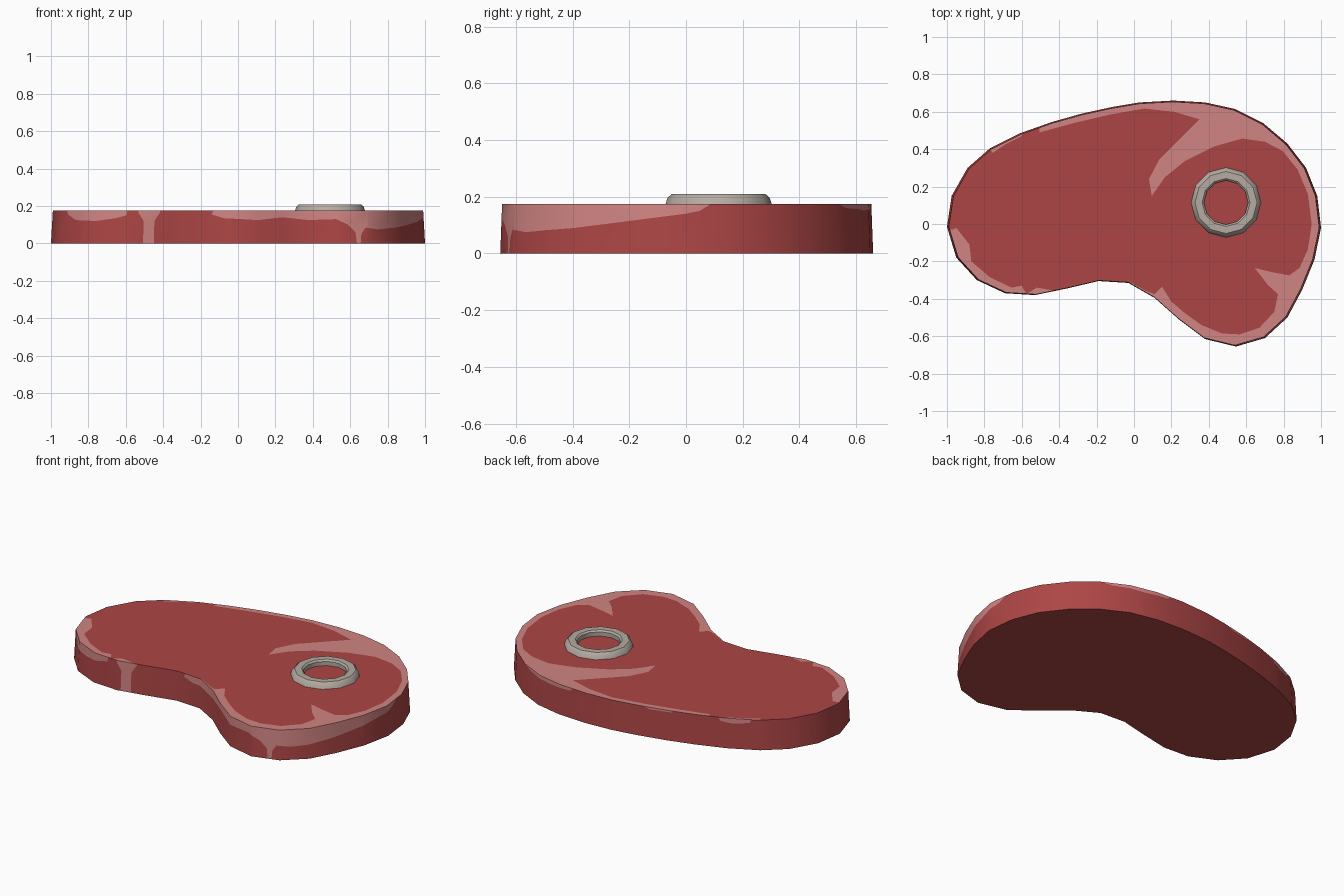
import bpy, bmesh, math
from mathutils import Vector
from mathutils.geometry import delaunay_2d_cdt

if "Cube" in bpy.data.objects:
    bpy.data.objects.remove(bpy.data.objects["Cube"])

HEIGHT = 0.175
TOP_INSET = 0.99


def material(name, rgb):
    m = bpy.data.materials.new(name)
    m.diffuse_color = (*rgb, 1)
    m.use_nodes = True
    m.node_tree.nodes["Principled BSDF"].inputs["Base Color"].default_value = m.diffuse_color
    return m


red = material("red meat", (0.42, 0.060, 0.060))
pink = material("pink fat", (0.63, 0.235, 0.225))
bone_mat = material("grey bone", (0.46, 0.41, 0.36))

# Outline of the cut, clockwise seen from above
outline = [(.21, .66), (.38, .65), (.54, .615), (.69, .54), (.82, .43), (.92, .30), (.98, .15), (1, -.02),
           (.965, -.19), (.90, -.35), (.82, -.50), (.70, -.61), (.545, -.655), (.38, -.615), (.24, -.51),
           (.11, -.395), (-.03, -.315), (-.19, -.305), (-.36, -.345), (-.53, -.38), (-.69, -.37),
           (-.84, -.30), (-.95, -.18), (-1, -.015), (-.975, .15), (-.89, .30), (-.77, .405), (-.61, .485),
           (-.44, .545), (-.28, .59), (-.12, .625), (.03, .65)]
N = len(outline)

# Fat regions on the top face; they run past the outline and get trimmed
top_fat = [
    [(-.505, .49), (-.32, .54), (-.13, .585), (.055, .617), (.215, .60), (.35, .56), (.24, .45), (.135, .345),
     (.08, .24), (.095, .15), (.165, .25), (.27, .335), (.43, .415), (.58, .457), (.70, .44), (.795, .39),
     (.875, .29), (.93, .16), (.95, 0), (.93, -.135), (.885, -.235), (.83, -.275), (.725, -.255),
     (.645, -.235), (.715, -.325), (.77, -.375), (.75, -.47), (.67, -.555), (.565, -.59), (.47, -.585),
     (.36, -.54), (.27, -.475), (.20, -.415), (.15, -.335), (.11, -.375), (.07, -.36), (-.02, -.312),
     (-.1, -.5), (.2, -.9), (1.2, -.9), (1.2, .9), (-.5, .9)],
    [(-.755, .38), (-.69, .425), (-.6, .47), (-.56, .6), (-.85, .5)],
    [(-.97, -.03), (-.95, -.02), (-.88, -.11), (-.87, -.20), (-.77, -.285), (-.655, -.34), (-.60, -.33),
     (-.575, -.375), (-.52, -.34), (-.435, -.355), (-.45, -.6), (-1.2, -.6), (-1.2, -.03)],
]

# Fat regions on the rim, as (position along outline, height)
T = 0.2
side_fat = [
    [(6.2, T), (6.4, .17), (6.6, .15), (6.9, .14), (8.05, .115), (9.3, .09), (10.6, .075), (11.1, .085),
     (11.25, .05), (11.3, -.02), (11.4, -.02), (11.45, .06), (11.7, .10), (12.1, .13), (13, .125),
     (14, .14), (15, .125), (16.3, .135), (16.7, .155), (16.6, T)],
    [(18.33, T), (18.36, .165), (18.53, .12), (18.53, -.02), (18.87, -.02), (18.87, .12), (19.05, .165),
     (19.06, T)],
    [(19.4, T), (19.45, .15), (19.8, .135), (20.5, .12), (21.3, .125), (21.7, .155), (21.8, T)],
    [(26.2, T), (26.3, .155), (26.8, .145), (27.2, .155), (27.35, T)],
    [(28.6, T), (28.8, .166), (29.6, .163), (30.3, T)],
    [(.3, T), (.6, .158), (1.5, .152), (2.6, .16), (3.6, T)],
]


def counter_clockwise(poly):
    area = sum(a[0] * b[1] - b[0] * a[1] for a, b in zip(poly, poly[1:] + poly[:1]))
    return poly if area > 0 else poly[::-1]


def add_patched(bm, bases, patches, place, flip=False):
    """Cut the base polygons along the patches and add the pieces, patches in pink."""
    pts, faces = [], []
    for poly in bases + patches:
        poly = counter_clockwise(poly)
        faces.append(list(range(len(pts), len(pts) + len(poly))))
        pts += [Vector(p) for p in poly]
    out = delaunay_2d_cdt(pts, [], faces, 1, 1e-5)
    verts = [None] * len(out[0])
    for tri, origin in zip(out[2], out[5]):
        if not any(o < len(bases) for o in origin):
            continue
        tri = [i for i in tri]
        a, b, c = (out[0][i] for i in tri[:3])
        if ((b - a).cross(c - a) < 0) != flip:
            tri.reverse()
        for i in tri:
            if verts[i] is None:
                verts[i] = bm.verts.new(place(out[0][i]))
        f = bm.faces.new([verts[i] for i in tri])
        f.material_index = int(any(o >= len(bases) for o in origin))


def on_rim(p):
    i = min(int(p.x + 1e-4), N - 1)
    flat = Vector(outline[i]).lerp(Vector(outline[(i + 1) % N]), p.x - i)
    flat *= 1 + (TOP_INSET - 1) * p.y / HEIGHT
    return (flat.x, flat.y, p.y)


def finish(bm, name, mats, angle):
    me = bpy.data.meshes.new(name)
    bm.to_mesh(me)
    bm.free()
    for m in mats:
        me.materials.append(m)
    ob = bpy.data.objects.new(name, me)
    bpy.context.collection.objects.link(ob)
    bpy.ops.object.select_all(action='DESELECT')
    ob.select_set(True)
    bpy.context.view_layer.objects.active = ob
    bpy.ops.object.shade_smooth_by_angle(angle=math.radians(angle))
    return ob


# Meat slab: top, rim and bottom
bm = bmesh.new()
inset = [(x * TOP_INSET, y * TOP_INSET) for x, y in outline]
add_patched(bm, [inset], top_fat, lambda p: (p.x, p.y, HEIGHT))
cells = [[(i, 0), (i + 1, 0), (i + 1, HEIGHT), (i, HEIGHT)] for i in range(N)]
add_patched(bm, cells, side_fat, on_rim, flip=True)
bm.faces.new([bm.verts.new((x, y, 0)) for x, y in outline])
bmesh.ops.remove_doubles(bm, verts=bm.verts, dist=1e-4)
finish(bm, "meat_slab", [red, pink], 40)

# Bone ring: a lathed 12-sided profile
SIDES = 12
profile = [(.19, HEIGHT - .01), (.18, .197), (.166, .209), (.128, .209), (.118, .200), (.118, HEIGHT - .01)]
bm = bmesh.new()
rings = []
for k in range(SIDES):
    a = 2 * math.pi * k / SIDES
    rings.append([bm.verts.new((.492 + r * math.cos(a), .115 + r * math.sin(a), z)) for r, z in profile])
for k in range(SIDES):
    r0, r1 = rings[k], rings[(k + 1) % SIDES]
    for j in range(len(profile) - 1):
        bm.faces.new((r0[j], r1[j], r1[j + 1], r0[j + 1]))
finish(bm, "bone_ring", [bone_mat], 32)
